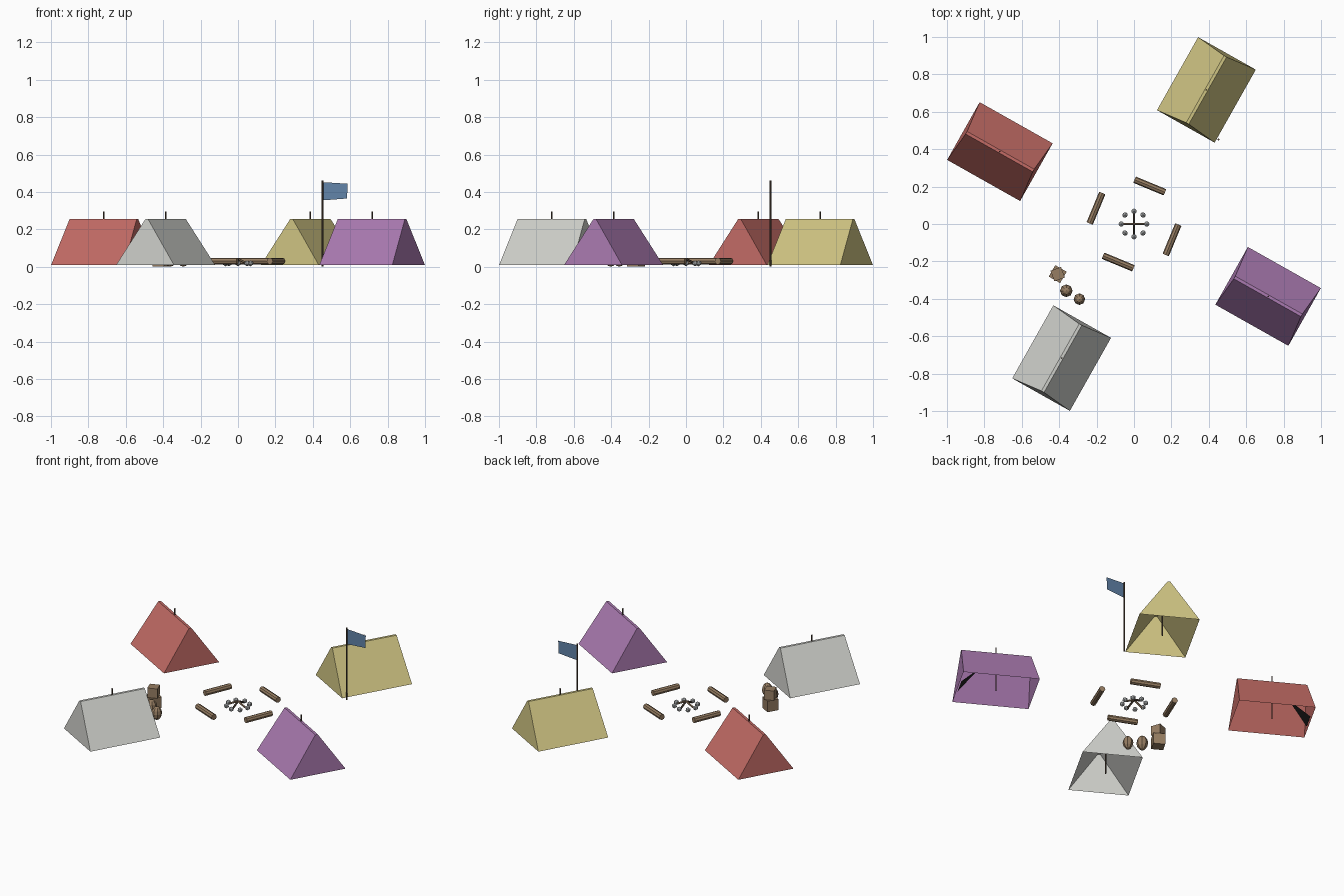
import bpy, bmesh
from math import pi, sin, cos, radians
from mathutils import Vector, Matrix

cube = bpy.data.objects.get("Cube")
if cube:
    bpy.data.objects.remove(cube, do_unlink=True)


def material(name, r, g, b):
    """Flat material from display values 0-255, stored as linear."""
    col = [(c / 255 / 12.92) if c < 11 else ((c / 255 + 0.055) / 1.055) ** 2.4 for c in (r, g, b)] + [1]
    m = bpy.data.materials.new(name)
    m.use_nodes = True
    m.diffuse_color = col
    m.node_tree.nodes["Principled BSDF"].inputs["Base Color"].default_value = col
    return m


YELLOW = material("yellow_canvas", 206, 195, 130)
RED = material("red_canvas", 194, 107, 101)
GREY = material("pale_grey_canvas", 206, 207, 202)
PURPLE = material("purple_canvas", 170, 122, 176)
BLUE = material("blue_cloth", 98, 133, 170)
WOOD = material("brown_wood", 150, 125, 98)
DARK = material("dark_wood", 80, 66, 54)
STONE = material("stone", 190, 193, 194)
BLACK = material("black_flap", 32, 32, 32)


def finish(name, bm, mat, matrix=Matrix()):
    bmesh.ops.recalc_face_normals(bm, faces=bm.faces)
    me = bpy.data.meshes.new(name)
    bm.to_mesh(me)
    bm.free()
    me.materials.append(mat)
    ob = bpy.data.objects.new(name, me)
    ob.matrix_world = matrix
    bpy.context.collection.objects.link(ob)
    return ob


def from_faces(name, points, faces, mat, matrix=Matrix()):
    bm = bmesh.new()
    verts = [bm.verts.new(p) for p in points]
    for f in faces:
        bm.faces.new([verts[i] for i in f])
    return finish(name, bm, mat, matrix)


def rod(name, start, end, radius, mat, sides=8):
    """Cylinder between two points."""
    a, b = Vector(start), Vector(end)
    bm = bmesh.new()
    bmesh.ops.create_cone(bm, cap_ends=True, segments=sides, radius1=radius,
                          radius2=radius, depth=(b - a).length)
    turn = (b - a).to_track_quat('Z', 'Y').to_matrix().to_4x4()
    return finish(name, bm, mat, Matrix.Translation((a + b) / 2) @ turn)


def box(name, centre, size, angle, mat):
    bm = bmesh.new()
    bmesh.ops.create_cube(bm, size=size)
    return finish(name, bm, mat, Matrix.Translation(centre) @ Matrix.Rotation(angle, 4, 'Z'))


# Tents: open-floored ridge shells, one per quarter turn
BASE, TOP = 0.01, 0.255
half_len, half_wid, ridge_len, ridge_wid = 0.224, 0.177, 0.206, 0.008
shell = [(x * s, y * t, z) for x, y, z in ((half_len, half_wid, BASE), (ridge_len, ridge_wid, TOP))
         for s, t in ((-1, -1), (1, -1), (1, 1), (-1, 1))]
shell_faces = [(i, (i + 1) % 4, (i + 1) % 4 + 4, i + 4) for i in range(4)] + [(4, 5, 6, 7)]
for k, (name, mat) in enumerate((("yellow", YELLOW), ("red", RED), ("grey", GREY), ("purple", PURPLE))):
    place = (Matrix.Rotation(k * pi / 2, 4, 'Z') @ Matrix.Translation((0.387, 0.717, 0))
             @ Matrix.Rotation(radians(60.6), 4, 'Z'))
    from_faces(name + "_tent", shell, shell_faces, mat, place)
    spot = place.translation
    rod(name + "_tent_pole", spot + Vector((0, 0, BASE)), spot + Vector((0, 0, 0.295)), 0.004, DARK, 6)
    # Flap folded inwards
    if mat in (RED, PURPLE):
        from_faces(name + "_tent_flap", [(0.215, -0.06, 0.015), (0.215, 0.06, 0.015), (0.1, 0, 0.145)],
                   [(0, 1, 2)], BLACK, place)

# Log seats around the fire
for k in range(4):
    a = radians(67.5) + k * pi / 2
    mid = Vector((cos(a), sin(a), 0)) * 0.22 + Vector((0, 0, 0.03))
    along = Vector((-sin(a), cos(a), 0)) * 0.088
    rod("log_seat", mid - along, mid + along, 0.018, WOOD, 8)

# Campfire: ring of stones and leaning sticks
for k in range(8):
    a = k * pi / 4
    bm = bmesh.new()
    bmesh.ops.create_icosphere(bm, subdivisions=1, radius=0.016)
    finish("fire_stone", bm, STONE, Matrix.Translation((cos(a) * 0.068, sin(a) * 0.068, 0.018))
           @ Matrix.Rotation(a, 4, 'Z'))
for k in range(4):
    a = k * pi / 2
    rod("fire_stick", (cos(a) * 0.06, sin(a) * 0.06, 0.012), (0, 0, 0.042), 0.006, DARK if k % 2 else WOOD, 6)

# Supplies: stacked crates and two sacks
box("lower_crate", (-0.408, -0.268, 0.035), 0.07, radians(60), WOOD)
box("upper_crate", (-0.408, -0.268, 0.1), 0.06, radians(20), WOOD)
for x, y, r in ((-0.362, -0.357, 0.034), (-0.292, -0.402, 0.031)):
    bm = bmesh.new()
    bmesh.ops.create_uvsphere(bm, u_segments=8, v_segments=6, radius=r)
    finish("sack", bm, WOOD, Matrix.Translation((x, y, r * 1.35)) @ Matrix.Diagonal((1, 1, 1.35, 1)))

# Flag
rod("flag_pole", (0.452, 0.452, 0), (0.452, 0.452, 0.46), 0.005, DARK)
from_faces("flag", [(0.452, 0.452, 0.355), (0.583, 0.452, 0.365), (0.586, 0.452, 0.444), (0.452, 0.452, 0.452)],
           [(0, 1, 2, 3)], BLUE)
